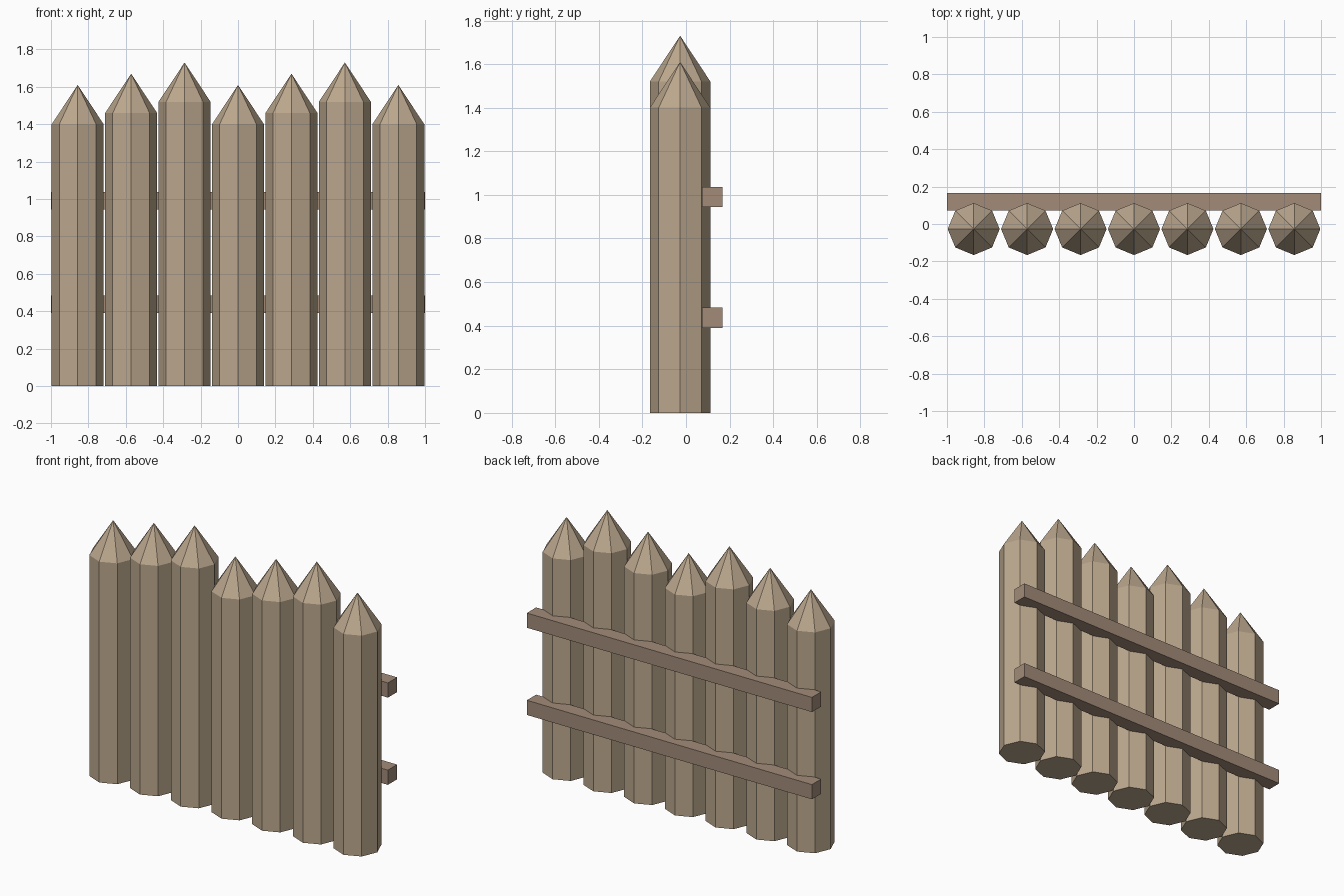
import bpy, bmesh, math

if "Cube" in bpy.data.objects:
    bpy.data.objects.remove(bpy.data.objects["Cube"])

def material(name, color):
    m = bpy.data.materials.new(name)
    m.diffuse_color = (*color, 1)
    m.use_nodes = True
    m.node_tree.nodes["Principled BSDF"].inputs["Base Color"].default_value = m.diffuse_color
    return m

def add_object(name, bm, mat):
    bmesh.ops.recalc_face_normals(bm, faces=bm.faces)
    me = bpy.data.meshes.new(name)
    bm.to_mesh(me)
    bm.free()
    me.materials.append(mat)
    ob = bpy.data.objects.new(name, me)
    bpy.context.collection.objects.link(ob)
    return ob

log_wood = material("log_wood", (0.50, 0.39, 0.27))
rail_wood = material("rail_wood", (0.36, 0.26, 0.19))

COUNT, SIDES, RADIUS, TIP = 7, 8, 0.139, 0.21
SPACING = 2 / COUNT
LOG_Y = -0.027

def pointed_log(name, x, height):
    bm = bmesh.new()
    ring = []
    for z in (0, height):
        ring.append([bm.verts.new((RADIUS * math.cos(2 * math.pi * k / SIDES),
                                   RADIUS * math.sin(2 * math.pi * k / SIDES), z))
                     for k in range(SIDES)])
    apex = bm.verts.new((0, 0, height + TIP))
    low, high = ring
    bm.faces.new(low[::-1])
    for k in range(SIDES):
        n = (k + 1) % SIDES
        bm.faces.new((low[k], low[n], high[n], high[k]))
        bm.faces.new((high[k], high[n], apex))
    add_object(name, bm, log_wood).location = (x, LOG_Y, 0)

# Row of sharpened octagonal logs, heights cycling in steps of three
for i in range(COUNT):
    pointed_log(f"log_{i + 1}", (i - (COUNT - 1) / 2) * SPACING, 1.40 + 0.06 * (i % 3))

# Two horizontal rails along the back
for name, z in (("lower_rail", 0.437), ("upper_rail", 0.99)):
    bm = bmesh.new()
    bmesh.ops.create_cube(bm, size=1)
    bmesh.ops.scale(bm, vec=(2, 0.093, 0.093), verts=bm.verts)
    add_object(name, bm, rail_wood).location = (0, 0.12, z)
